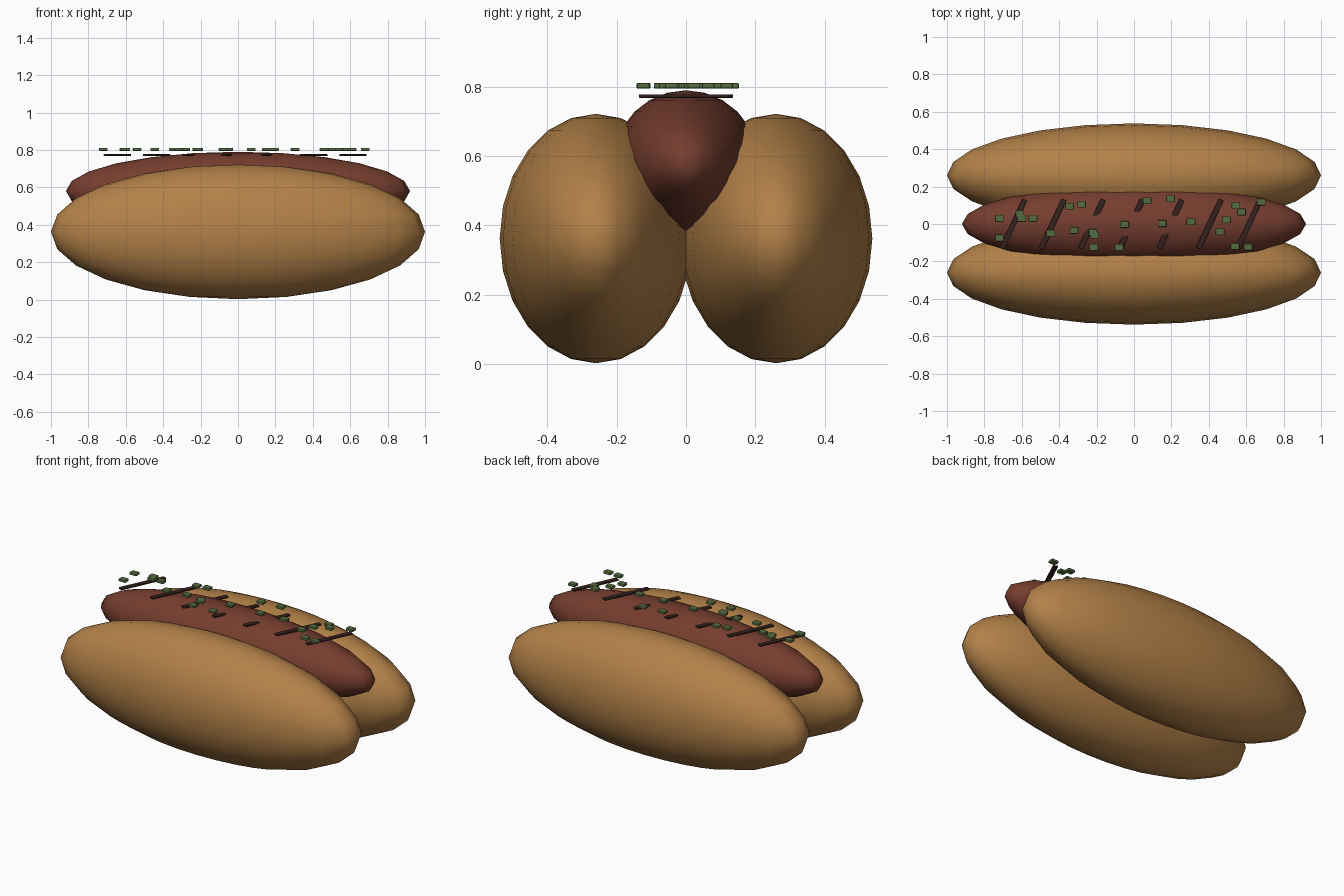
import bpy
import math

if "Cube" in bpy.data.objects:
    bpy.data.objects.remove(bpy.data.objects["Cube"])


def material(name, rgb):
    m = bpy.data.materials.new(name)
    m.diffuse_color = (*rgb, 1)
    m.use_nodes = True
    m.node_tree.nodes["Principled BSDF"].inputs["Base Color"].default_value = m.diffuse_color
    return m


BUN = material("bread", (0.45, 0.22, 0.065))
MEAT = material("meat", (0.18, 0.047, 0.028))
CHAR = material("char", (0.035, 0.016, 0.013))
GREEN = material("green", (0.09, 0.15, 0.05))


def ellipsoid(name, loc, radii, mat):
    bpy.ops.mesh.primitive_uv_sphere_add(segments=24, ring_count=12, radius=1, location=loc)
    ob = bpy.context.object
    ob.name = name
    ob.scale = radii
    bpy.ops.object.transform_apply(location=False, rotation=False, scale=True)
    bpy.ops.object.shade_smooth()
    ob.data.materials.append(mat)
    return ob


def block(name, loc, size, mat, turn=0, bevel=0.004):
    bpy.ops.mesh.primitive_cube_add(size=1, location=loc, rotation=(0, 0, turn))
    ob = bpy.context.object
    ob.name = name
    ob.scale = size
    bpy.ops.object.transform_apply(location=False, rotation=False, scale=True)
    b = ob.modifiers.new("soft_edges", 'BEVEL')
    b.width = bevel
    b.segments = 2
    ob.data.materials.append(mat)
    return ob


# two bun halves
for side, name in ((-1, "bun_front"), (1, "bun_back")):
    ellipsoid(name, (0, side * 0.26, 0.362), (1.0, 0.278, 0.36), BUN)

# sausage resting between them
ellipsoid("sausage", (0, 0, 0.58), (0.92, 0.21, 0.21), MEAT)

# slanted grill marks
for i in range(7):
    block(f"grill_mark_{i + 1}", (-0.645 + 0.21 * i, 0, 0.773),
          (0.29, 0.03, 0.011), CHAR, math.radians(65))

# relish pieces scattered along the top
RELISH = [(-.72, .03), (-.72, -.075), (-.61, .055), (-.60, .03), (-.54, .03),
          (-.445, -.05), (-.345, .095), (-.28, .105), (-.32, -.035), (-.22, -.045),
          (-.21, -.06), (-.215, -.125), (-.08, -.125), (-.05, -.003), (.07, .125),
          (.195, .135), (.15, .003), (.305, .012), (.495, .023), (.46, -.042),
          (.545, .098), (.575, .064), (.54, -.12), (.61, -.123), (.68, .118)]
for i, (x, y) in enumerate(RELISH):
    block(f"relish_{i + 1}", (x, y, 0.803), (0.046, 0.036, 0.016), GREEN)
